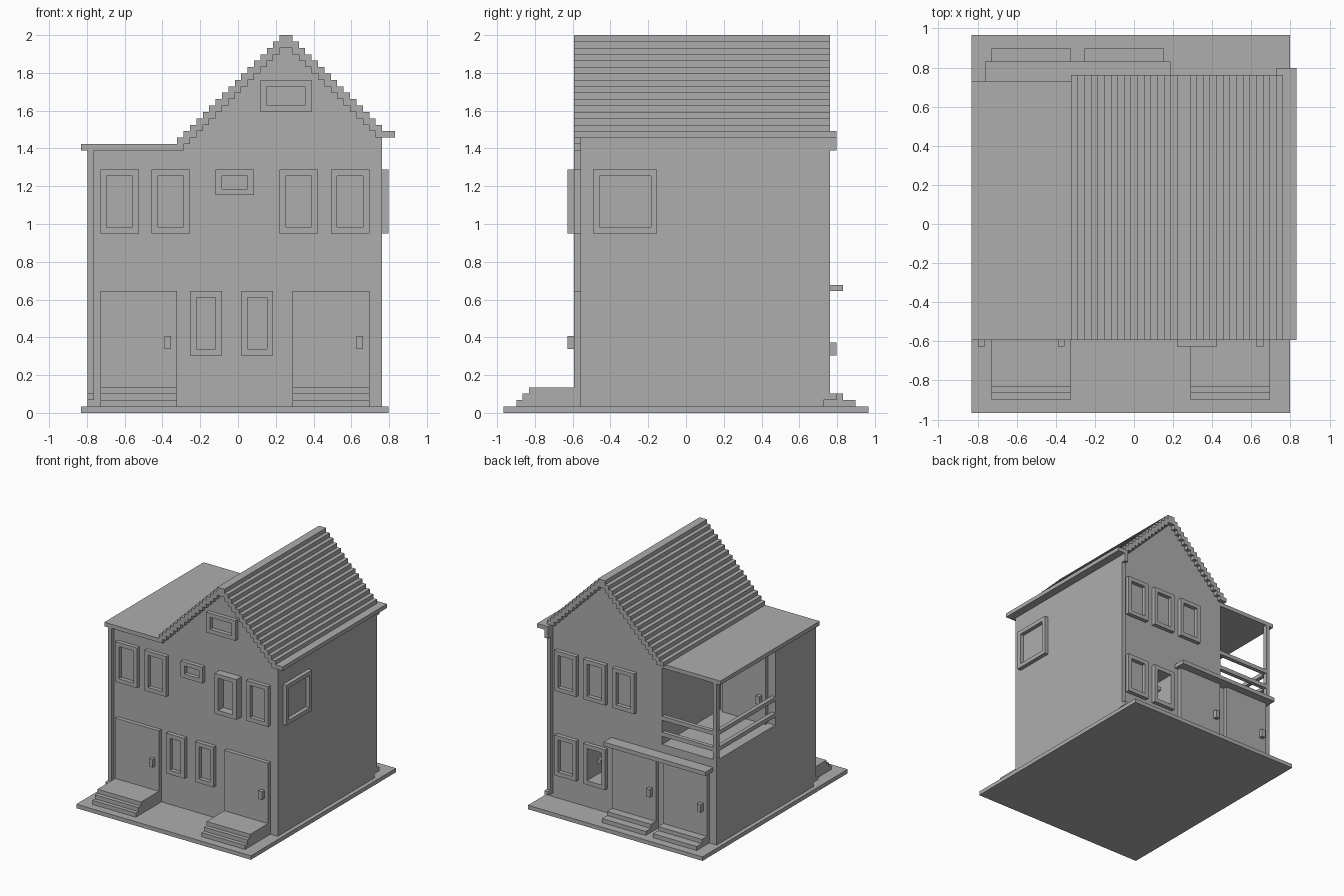
import bpy, bmesh
from mathutils import Vector

cube = bpy.data.objects.get("Cube")
if cube:
    bpy.data.objects.remove(cube, do_unlink=True)

# All parts sit on a block grid: i along x, j along y, k along z
U = 2 / 59

def at(i, j, k):
    return Vector(((i - 24.5) * U, (j - 28.5) * U, k * U))

grey = bpy.data.materials.new("plain_grey")
grey.use_nodes = True
grey.diffuse_color = (0.42, 0.42, 0.42, 1)
grey.node_tree.nodes["Principled BSDF"].inputs["Base Color"].default_value = grey.diffuse_color

def finish(name, bm):
    bmesh.ops.recalc_face_normals(bm, faces=bm.faces)
    mesh = bpy.data.meshes.new(name)
    bm.to_mesh(mesh)
    bm.free()
    mesh.materials.append(grey)
    ob = bpy.data.objects.new(name, mesh)
    bpy.context.scene.collection.objects.link(ob)
    return ob

def blocks(name, *ranges):
    """Object of boxes, each given as (i0, i1, j0, j1, k0, k1)."""
    bm = bmesh.new()
    for i0, i1, j0, j1, k0, k1 in ranges:
        lo, hi = at(i0, j0, k0), at(i1, j1, k1)
        verts = bmesh.ops.create_cube(bm, size=1)["verts"]
        bmesh.ops.scale(bm, vec=hi - lo, verts=verts)
        bmesh.ops.translate(bm, vec=(lo + hi) / 2, verts=verts)
    return finish(name, bm)

def extrude_profile(name, points, j0, j1):
    """Extrude an x-z outline along y."""
    bm = bmesh.new()
    face = bm.faces.new([bm.verts.new(at(i, j0, k)) for i, k in points])
    new = bmesh.ops.extrude_face_region(bm, geom=[face])["geom"]
    verts = [v for v in new if isinstance(v, bmesh.types.BMVert)]
    bmesh.ops.translate(bm, vec=(0, (j1 - j0) * U, 0), verts=verts)
    return finish(name, bm)

def window(name, i, j, k, width, height, depth=1):
    """Raised frame on a wall facing along y."""
    i1, k1, j1 = i + width, k + height, j + depth
    return blocks(name, (i, i1, j, j1, k, k + 1), (i, i1, j, j1, k1 - 1, k1),
                  (i, i + 1, j, j1, k + 1, k1 - 1), (i1 - 1, i1, j, j1, k + 1, k1 - 1))

def steps_left(offset, first, last):
    """Rising left-hand stair outline of the gable."""
    pts = []
    for t in range(first, last + 1):
        pts += [(t - offset, t - 1), (t - offset, t)]
    return pts

def mirror(points):
    return [(64 - i, k) for i, k in reversed(points)]

# Ground slab and walls
blocks("ground_slab", (0, 48, 0, 57, 0, 1))
blocks("wing_lower_wall", (1, 16, 12, 50, 1, 22))
blocks("wing_upper_wall", (1, 16, 12, 27, 22, 41))
inner = steps_left(26, 43, 57)
house = extrude_profile("gable_house",
                        [(16, 1), (16, 42)] + inner + mirror(inner)[:-1] + [(47, 1)], 12, 50)

# Kitchen niche behind one rear window
cutter = blocks("niche_cutter", (32, 36, 44, 51, 8, 16))
cutter.hide_render = True
cut = house.modifiers.new("niche", "BOOLEAN")
cut.operation = "DIFFERENCE"
cut.solver = "EXACT"
cut.object = cutter
bpy.context.view_layer.objects.active = house
bpy.ops.object.modifier_apply(modifier=cut.name)
bpy.data.objects.remove(cutter, do_unlink=True)
blocks("kitchen_tap", (33.5, 34.5, 46, 47, 8, 13), (33.5, 34.5, 47, 49, 12, 13))

# Roofs
outer = steps_left(28, 43, 59)
under = steps_left(26, 43, 57)
right_outer = mirror(outer)[:-2]
right_under = mirror(under)[:-2]
right_outer[-2:] = [(49, 44), (49, 43)]
extrude_profile("gable_roof", outer + right_outer + right_under[::-1] + under[::-1], 11, 51)
blocks("flat_roof", (0, 16, 11, 50, 41, 42))

# Gutter and drain pipes
blocks("rear_gutter", (46, 49, 51, 52, 43, 44), (46, 47, 51, 52, 41, 43))
blocks("rear_drain_pipe", (46, 47, 50, 51, 2, 43), (46, 47, 51, 52, 2, 3))
blocks("front_drain_pipe", (1, 2, 11, 12, 2, 41), (1, 2, 10, 11, 2, 3))

# Front doors with handles and stairs
for side, i, knob in (("left", 33, 43), ("right", 3, 13)):
    blocks(f"front_door_{side}", (i, i + 12, 11, 12, 1, 19))
    blocks(f"front_handle_{side}", (knob, knob + 1, 10, 11, 10, 12))
    blocks(f"front_stairs_{side}", *[(i, i + 12, 1 + k, 11, k, k + 1) for k in (1, 2, 3)])

# Rear doors with handles and stairs
for side, i in (("left", 17), ("right", 3)):
    blocks(f"rear_door_{side}", (i, i + 12, 50, 51, 1, 19))
    blocks(f"rear_handle_{side}", (i + 1, i + 2, 51, 52, 9, 11))
    blocks(f"rear_stairs_{side}", (i, i + 12, 51, 55, 1, 2), (i, i + 12, 51, 53, 2, 3))
blocks("porch_roof", (2, 30, 50, 53, 19, 20))

# Front windows
for n, i in enumerate((3, 11, 39)):
    window(f"front_upper_window_{n + 1}", i, 11, 28, 6, 10)
window("front_deep_window", 31, 10, 28, 6, 10, 2)
window("front_small_window", 21, 11, 34, 6, 4)
window("attic_window", 28, 11, 47, 8, 5)
for n, i in enumerate((17, 25)):
    window(f"front_lower_window_{n + 1}", i, 11, 9, 5, 10)

# Rear windows
for n, i in enumerate((39, 31, 23)):
    window(f"rear_upper_window_{n + 1}", i, 50, 28, 6, 10)
    if i > 23:
        window(f"rear_lower_window_{n + 1}", i, 50, 7, 6, 10)

# Side window
blocks("side_window", (47, 48, 14, 24, 28, 29), (47, 48, 14, 24, 37, 38),
       (47, 48, 14, 15, 29, 37), (47, 48, 23, 24, 29, 37))

# Balcony post, rails and door
blocks("balcony_post", (1, 2, 49, 50, 22, 41))
for name, k in (("lower", 24), ("upper", 28)):
    blocks(f"balcony_rail_{name}", (2, 16, 49, 50, k, k + 1), (1, 2, 27, 49, k, k + 1))
blocks("balcony_door", (3, 15, 27, 28, 22, 40))
blocks("balcony_handle", (4, 5, 28, 29, 27, 29))
